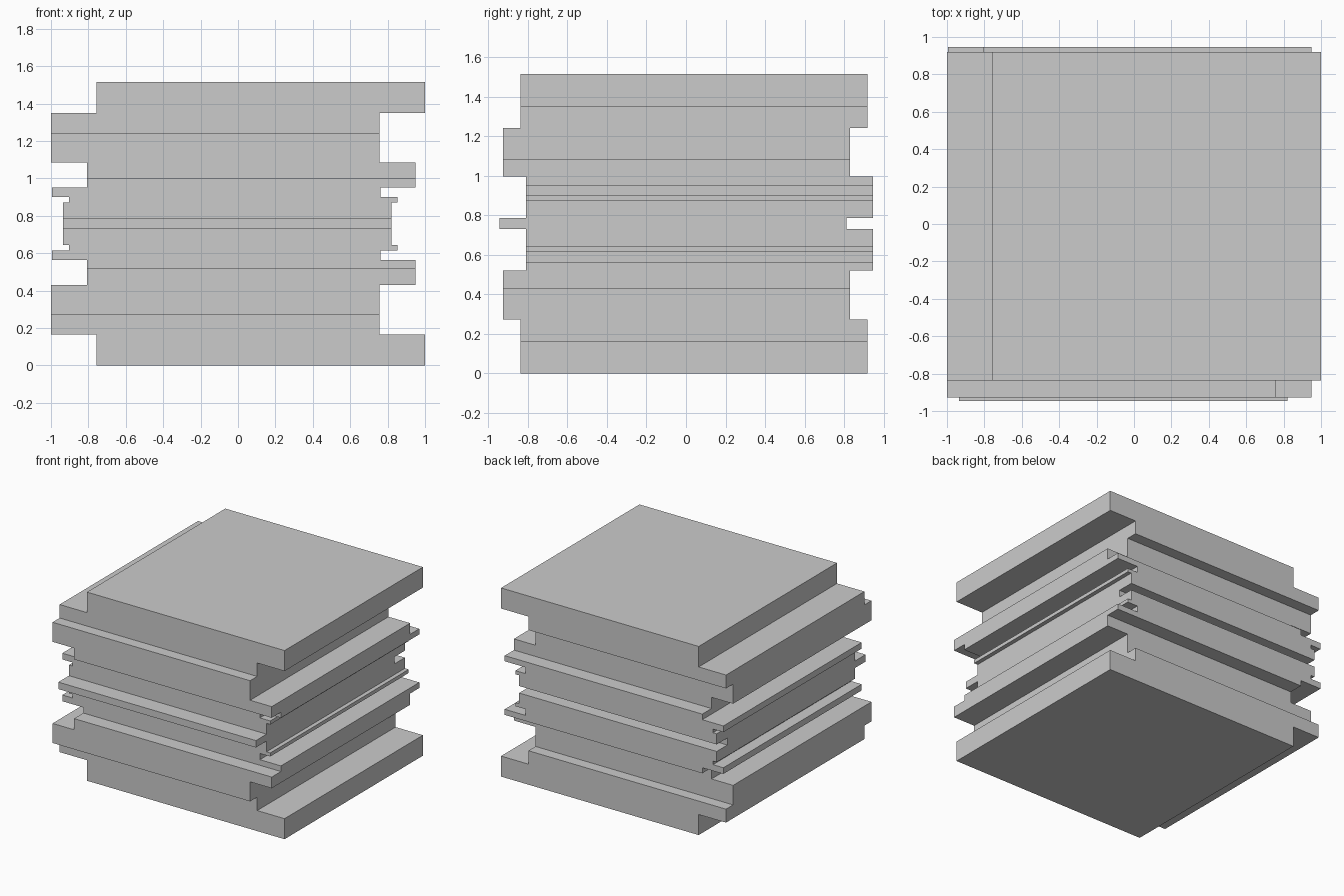
import bpy, bmesh

if "Cube" in bpy.data.objects:
    bpy.data.objects.remove(bpy.data.objects["Cube"])

HEIGHT = 1.516   # the stack is symmetric about half of this height
WIDTH = 1.757    # every slab is the same square, only shifted sideways

# Lower half of each silhouette: (top of step, left edge of step).
# The last step crosses the middle and its top is its mirrored bottom.
FRONT_STEPS = [(0.165, -0.757), (0.43, -1.0), (0.565, -0.808),
               (0.615, -0.995), (0.644, -0.903), (None, -0.936)]
SIDE_STEPS = [(0.273, -0.837), (0.52, -0.927), (0.73, -0.81), (None, -0.945)]


def silhouette(steps, overshoot=0.0):
    """Stepped outline as (horizontal, z) points, going up left and down right."""
    levels = [0.0] + [top for top, _ in steps[:-1]]
    levels += [HEIGHT - z for z in reversed(levels)]
    lefts = [left for _, left in steps]
    lefts += lefts[-2::-1]
    levels[0] -= overshoot
    levels[-1] += overshoot
    side = []
    for bottom, top, left in zip(levels, levels[1:], lefts):
        side += [(left, bottom), (left, top)]
    return side + [(h + WIDTH, z) for h, z in reversed(side)]


def extruded(name, outline, place, direction):
    """Solid made by sweeping an outline along a direction."""
    bm = bmesh.new()
    face = bm.faces.new([bm.verts.new(place(h, z)) for h, z in outline])
    swept = bmesh.ops.extrude_face_region(bm, geom=[face])["geom"]
    verts = [g for g in swept if isinstance(g, bmesh.types.BMVert)]
    bmesh.ops.translate(bm, vec=direction, verts=verts)
    bmesh.ops.recalc_face_normals(bm, faces=bm.faces[:])
    mesh = bpy.data.meshes.new(name)
    bm.to_mesh(mesh)
    bm.free()
    obj = bpy.data.objects.new(name, mesh)
    bpy.context.collection.objects.link(obj)
    return obj


# Stack with the front silhouette, running front to back
stack = extruded("slab_stack", silhouette(FRONT_STEPS),
                 lambda h, z: (h, -1.2, z), (0, 2.4, 0))

# Side silhouette, kept only where it overlaps the stack
cutter = extruded("side_cutter", silhouette(SIDE_STEPS, 0.1),
                  lambda h, z: (-1.2, h, z), (2.4, 0, 0))
cutter.hide_render = True
cutter.hide_set(True)

trim = stack.modifiers.new("side_shape", 'BOOLEAN')
trim.operation = 'INTERSECT'
trim.solver = 'EXACT'
trim.object = cutter
